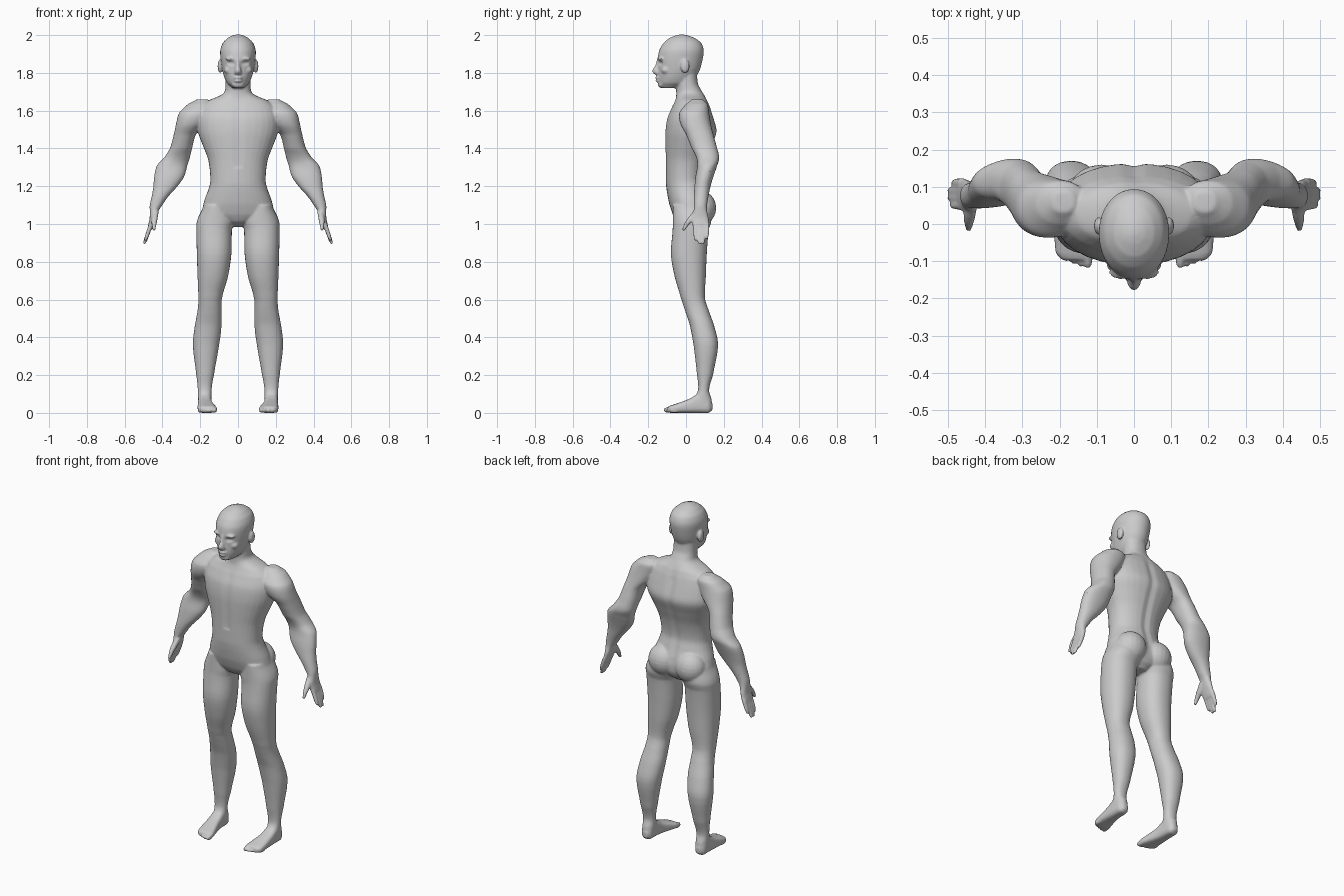
import bpy, bmesh, math
from mathutils import Vector, Matrix

bm = bmesh.new()


def smooth_rows(rows, steps=4):
    """Catmull-Rom interpolation between measured cross-sections."""
    out = []
    for i in range(len(rows) - 1):
        a, b, c, d = (rows[max(i - 1, 0)], rows[i], rows[i + 1], rows[min(i + 2, len(rows) - 1)])
        for k in range(steps):
            t = k / steps
            row = [0.5 * (2 * q + (r - p) * t + (2 * p - 5 * q + 4 * r - s) * t * t
                          + (3 * q - p - 3 * r + s) * t ** 3) for p, q, r, s in zip(a, b, c, d)]
            row[0] = b[0] + (c[0] - b[0]) * t
            out.append(row)
    return out + [list(rows[-1])]


def loft(rows, side=1, power=2.2, axis='z', n=32):
    """Skin sections given as (height, x0, x1, v0, v1); v is y, or z when axis is y."""
    rings = []
    for h, x0, x1, v0, v1 in smooth_rows(rows):
        ring = []
        for i in range(n):
            c, s = math.cos(math.tau * i / n), math.sin(math.tau * i / n)
            x = (x0 + x1) / 2 + (x1 - x0) / 2 * math.copysign(abs(c) ** (2 / power), c)
            v = (v0 + v1) / 2 + (v1 - v0) / 2 * math.copysign(abs(s) ** (2 / power), s)
            ring.append(bm.verts.new((x * side, v, h) if axis == 'z' else (x * side, h, v)))
        rings.append(ring)
    for a, b in zip(rings, rings[1:]):
        for i in range(n):
            bm.faces.new((a[i], a[(i + 1) % n], b[(i + 1) % n], b[i]))
    bm.faces.new(rings[0])
    bm.faces.new(rings[-1])


def centred(rows):
    return [(z, -w, w, y0, y1) for z, w, y0, y1 in rows]


def blob(pos, size):
    m = Matrix.Translation(pos) @ Matrix.Diagonal((*size, 1))
    bmesh.ops.create_uvsphere(bm, u_segments=20, v_segments=12, radius=1, matrix=m)


# torso and neck
loft(centred([
    (0.985, .04, 0, .08), (1.01, .09, -.045, .11), (1.05, .18, -.07, .13), (1.11, .182, -.09, .132),
    (1.20, .152, -.105, .105), (1.25, .147, -.107, .096), (1.34, .158, -.108, .112),
    (1.42, .188, -.11, .14), (1.49, .213, -.11, .163), (1.56, .215, -.10, .147),
    (1.62, .195, -.075, .128), (1.655, .155, -.058, .113), (1.68, .095, -.052, .098),
    (1.70, .071, -.052, .085), (1.74, .066, -.052, .064), (1.80, .066, -.05, .058)]))

# head
loft(centred([
    (1.72, .032, -.13, -.03), (1.745, .058, -.146, .03), (1.78, .074, -.149, .055),
    (1.82, .085, -.147, .075), (1.87, .092, -.15, .088), (1.92, .094, -.142, .094),
    (1.96, .08, -.118, .08), (1.985, .055, -.088, .047), (1.998, .03, -.055, .012),
    (2.003, .01, -.035, -.01)]), power=2.05)

# nose, lips, chin, brow
loft(centred([(1.875, .008, -.155, -.12), (1.84, .011, -.163, -.12), (1.812, .018, -.179, -.12),
              (1.795, .02, -.17, -.12), (1.788, .012, -.158, -.12)]), power=2)
blob((0, -.146, 1.774), (.026, .018, .008))
blob((0, -.145, 1.758), (.024, .018, .008))
blob((0, -.13, 1.738), (.032, .019, .018))

arm = [(1.66, .16, .22, .03, .09), (1.635, .13, .265, 0, .115), (1.59, .13, .311, -.035, .122),
       (1.53, .17, .328, -.03, .132), (1.475, .222, .34, 0, .145), (1.40, .243, .36, .03, .165),
       (1.35, .255, .392, .055, .176), (1.31, .268, .43, .06, .165), (1.25, .285, .444, .05, .145),
       (1.20, .32, .448, .045, .13), (1.15, .365, .456, .042, .12), (1.10, .40, .467, .042, .112),
       (1.07, .42, .467, .04, .112), (1.03, .432, .468, .03, .12), (.99, .446, .476, .034, .123),
       (.975, .452, .476, .04, .12)]
leg = [(1.10, .05, .182, -.07, .125), (1.02, .02, .216, -.07, .135), (.97, .032, .22, -.071, .12),
       (.84, .035, .218, -.08, .11), (.72, .053, .214, -.06, .105), (.61, .084, .21, -.028, .10),
       (.55, .087, .213, -.008, .118), (.466, .087, .228, .02, .148), (.36, .10, .239, .04, .17),
       (.20, .127, .221, .058, .143), (.12, .14, .213, .064, .122), (.07, .14, .212, .04, .136),
       (.03, .143, .21, .04, .136)]
foot = [(.14, .16, .19, .015, .05), (.12, .145, .208, 0, .08), (.07, .14, .212, 0, .10),
        (.02, .135, .213, 0, .075), (-.04, .12, .214, 0, .053), (-.08, .11, .21, 0, .04),
        (-.097, .112, .195, .003, .033)]
finger_ends = [(.05, .915), (.07, .895), (.09, .895), (.111, .925)]

for s in (-1, 1):
    loft(arm, s)
    # fingers and thumb
    for y, tip in finger_ends:
        slope = lambda z: .464 + (.99 - z) * .33
        loft([(z, slope(z) - r, slope(z) + r, y - r, y + r)
              for z, r in ((1.0, .013), (.96, .012), (tip + .012, .010), (tip - .002, .006))], s, n=12)
    loft([(1.065, .42, .452, .035, .08), (1.03, .425, .458, .008, .055),
          (1.0, .431, .457, -.01, .02), (.965, .437, .452, -.022, -.004)], s, n=16)
    loft(leg, s)
    loft(foot, s, power=3, axis='y')
    # toes
    for i, tip in enumerate((-.121, -.117, -.11, -.101, -.088)):
        r = .013 if i == 0 else .0105
        blob((s * (.124 + .0195 * i), tip + .028, r + .002), (r, .028, r + .002))
    # buttock, ear, brow, cheek
    blob((s * .088, .08, 1.085), (.09, .08, .09))
    blob((s * .095, -.005, 1.835), (.013, .024, .036))
    blob((s * .036, -.13, 1.875), (.032, .019, .01))
    blob((s * .05, -.106, 1.815), (.025, .025, .022))

bmesh.ops.recalc_face_normals(bm, faces=bm.faces)
mesh = bpy.data.meshes.new("body")
bm.to_mesh(mesh)
bm.free()
body = bpy.data.objects.new("body", mesh)
bpy.context.collection.objects.link(body)
bpy.context.view_layer.objects.active = body
body.select_set(True)

# fuse the parts into one skin
fuse = body.modifiers.new("fuse", 'REMESH')
fuse.mode = 'VOXEL'
fuse.voxel_size = 0.0055
bpy.ops.object.modifier_apply(modifier=fuse.name)

# eye sockets, breastbone and spine grooves
for v in body.data.vertices:
    x, y, z = v.co
    if y < -.08 and 1.8 < z < 1.9:
        d = math.hypot((abs(x) - .036) / .024, (z - 1.852) / .015)
        v.co.y += .011 * max(0, 1 - d * d)
    if 1.03 < z < 1.68 and abs(x) < .03:
        fade = min(1, (z - 1.03) / .08, (1.68 - z) / .08) * (1 - abs(x) / .03)
        v.co.y += fade * (-.008 if y > .03 else .005 if z > 1.3 else 0)

relax = body.modifiers.new("relax", 'SMOOTH')
relax.factor = 0.5
relax.iterations = 5
reduce = body.modifiers.new("reduce", 'DECIMATE')
reduce.ratio = 0.3
bpy.ops.object.modifier_apply(modifier=relax.name)
bpy.ops.object.modifier_apply(modifier=reduce.name)
bpy.ops.object.shade_smooth()
